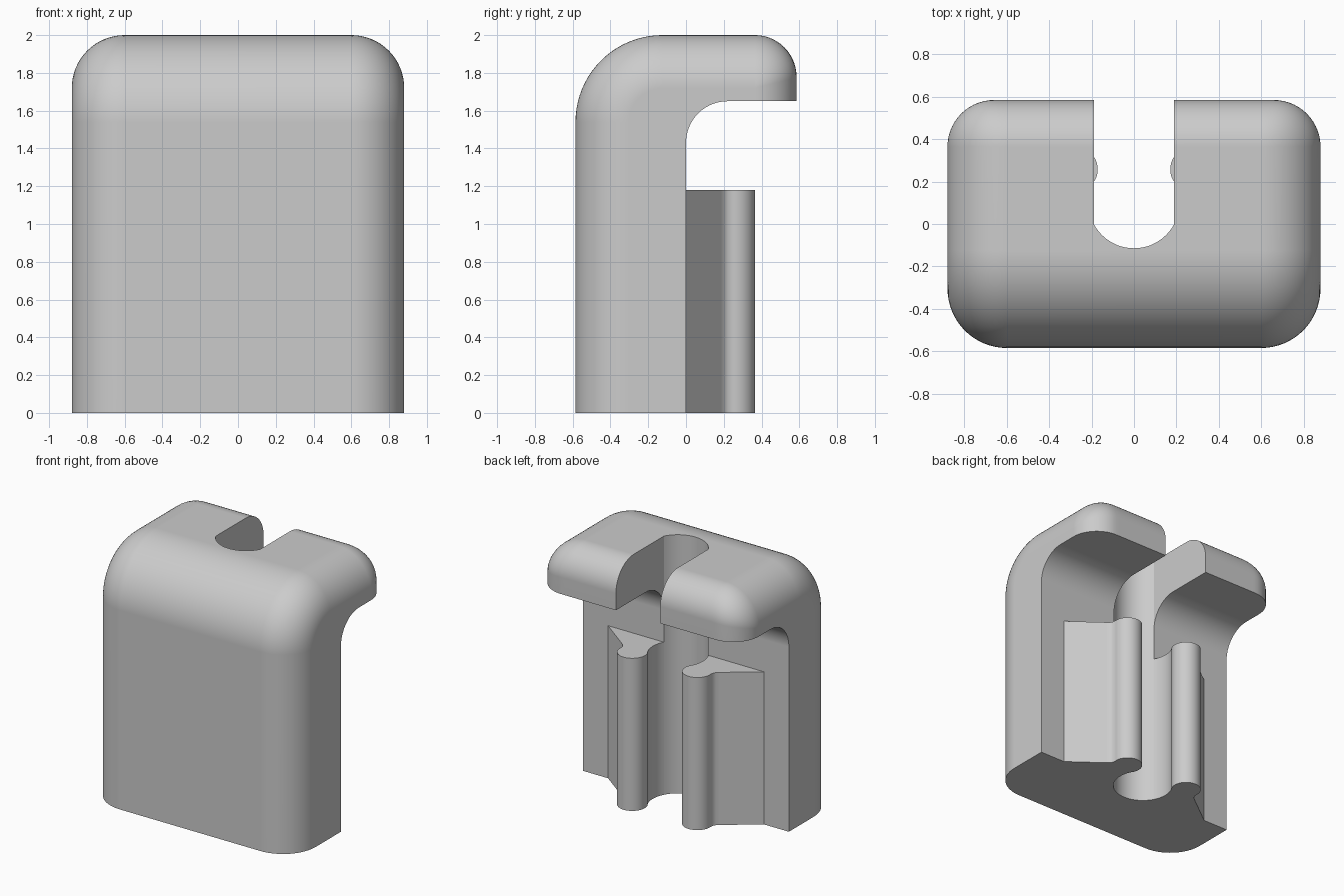
import bpy, bmesh
from math import sin, cos, pi, radians, sqrt, asin

cube = bpy.data.objects.get("Cube")
if cube:
    bpy.data.objects.remove(cube, do_unlink=True)

grey = bpy.data.materials.new("light_grey")
grey.use_nodes = True
colour = (0.6, 0.6, 0.6, 1)
grey.diffuse_color = colour
grey.node_tree.nodes["Principled BSDF"].inputs["Base Color"].default_value = colour


def arc(cx, cy, rx, ry, a0, a1, n=14):
    """Elliptical arc from a0 to a1 degrees."""
    angles = [radians(a0 + (a1 - a0) * i / n) for i in range(n + 1)]
    return [(cx + rx * cos(a), cy + ry * sin(a)) for a in angles]


def make_object(name, bm):
    bmesh.ops.remove_doubles(bm, verts=bm.verts[:], dist=1e-5)
    bmesh.ops.recalc_face_normals(bm, faces=bm.faces[:])
    mesh = bpy.data.meshes.new(name)
    bm.to_mesh(mesh)
    bm.free()
    mesh.materials.append(grey)
    obj = bpy.data.objects.new(name, mesh)
    bpy.context.collection.objects.link(obj)
    return obj


def loft(name, rings):
    """Skin matching closed rings and cap both ends."""
    bm = bmesh.new()
    loops = [[bm.verts.new(p) for p in ring] for ring in rings]
    count = len(loops[0])
    for a, b in zip(loops, loops[1:]):
        for i in range(count):
            j = (i + 1) % count
            bm.faces.new((a[i], a[j], b[j], b[i]))
    bm.faces.new(loops[0])
    bm.faces.new(loops[-1])
    return make_object(name, bm)


def prism(name, outline, z0, z1):
    return loft(name, [[(x, y, z) for x, y in outline] for z in (z0, z1)])


def finish(obj):
    bpy.ops.object.select_all(action='DESELECT')
    obj.select_set(True)
    bpy.context.view_layer.objects.active = obj
    for mod in list(obj.modifiers):
        bpy.ops.object.modifier_apply(modifier=mod.name)
    bpy.ops.object.shade_smooth_by_angle(angle=radians(30))
    weighted = obj.modifiers.new("even_shading", 'WEIGHTED_NORMAL')
    weighted.keep_sharp = True


# Hooked body: side outline that shrinks toward each end to round the rim
HALF_W, HALF_D, TOP = 0.88, 0.585, 2.0
RIM, BACK, FRONT = 0.28, 0.22, 0.46


def side_outline(t, s):
    tb = BACK - sqrt(max(0, BACK ** 2 - (BACK - s) ** 2)) if s < BACK else 0
    high = BACK * (1 - t / RIM)
    y_back = HALF_D - BACK
    points = [(-HALF_D + t, 0)]
    points += arc(-HALF_D + FRONT, TOP - FRONT, FRONT - t, FRONT - t, 180, 90, 20)
    points += arc(y_back, TOP - t - high, BACK - tb, high, 90, 0)
    points += [(HALF_D - tb, 1.65)]
    points += arc(0.22, 1.43, 0.22, 0.22, 90, 180)
    return points + [(0, 0)]


rings = []
STEPS = 16
for i in range(STEPS + 1):
    a = pi / 2 * i / STEPS
    s, t = RIM * (1 - cos(a)), RIM * (1 - sin(a))
    rings.append((HALF_W - s, side_outline(t, s)))
rings += [(-x, outline) for x, outline in reversed(rings)]
body = loft("hooked_body", [[(x, y, z) for y, z in o] for x, o in rings])

# Slot through the back of the hook, with a round inner end
CH_Y, CH_R = 0.10, 0.2145
dip = math_angle = asin(CH_Y / CH_R) * 180 / pi
slot = arc(0, CH_Y, CH_R, CH_R, 180 + dip, 360 - dip, 24) + [(0.19, 1), (-0.19, 1)]
cutter = prism("slot_cutter", slot, -0.1, 2.1)
cut = body.modifiers.new("slot", 'BOOLEAN')
cut.operation = 'DIFFERENCE'
cut.solver = 'EXACT'
cut.object = cutter
finish(body)
bpy.data.objects.remove(cutter, do_unlink=True)

# Pair of clip arms with rounded tips around the channel
arm = arc(0, CH_Y, CH_R, CH_R, -dip, 28)
arm += arc(0.278, 0.258, 0.107, 0.107, 208, -8, 30)
arm += [(0.388, 0.222), (0.398, 0.204), (0.42, 0.185), (0.667, 0)]
for side, name in ((1, "left_clip_arm"), (-1, "right_clip_arm")):
    finish(prism(name, [(side * x, y) for x, y in arm], 0, 1.18))
